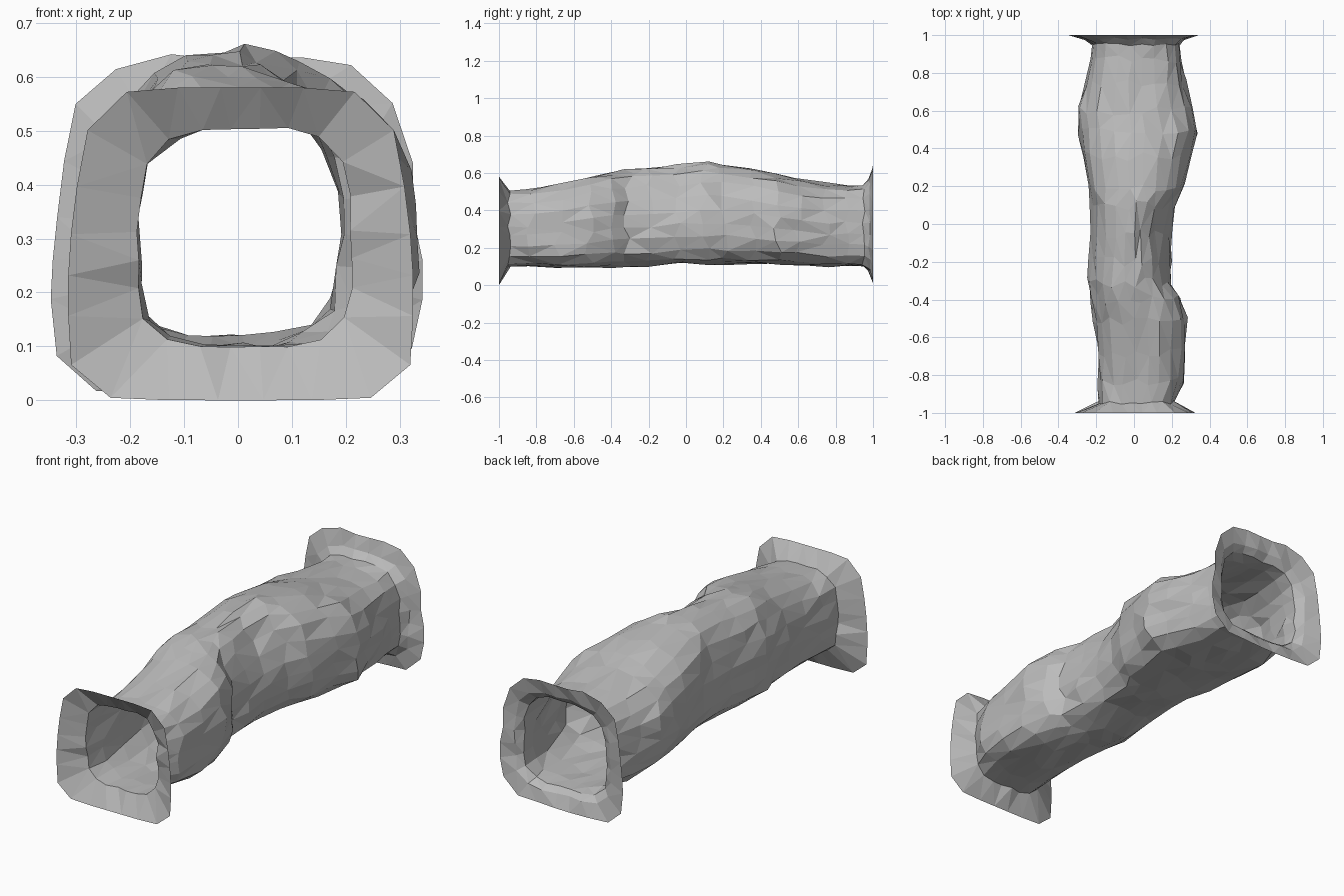
import bpy, bmesh, math, random

random.seed(4)
SIDES = 24

cube = bpy.data.objects.get("Cube")
if cube:
    bpy.data.objects.remove(cube, do_unlink=True)

# Rock colour
rock = bpy.data.materials.new("grey rock")
rock.use_nodes = True
colour = (0.5, 0.5, 0.5, 1)
rock.diffuse_color = colour
rock.node_tree.nodes["Principled BSDF"].inputs["Base Color"].default_value = colour

# Passage stations: y, left, right, bottom, top, boxiness
FRONT = (-.945, -.185, .21, .1, .505, 3.6)
BACK = (.95, -.22, .24, .1, .535, 3.4)
STATIONS = [
    FRONT,
    (-.83, -.185, .26, .1, .505, 3.2),
    (-.68, -.19, .275, .1, .54, 2.9),
    (-.52, -.21, .28, .1, .58, 2.7),
    (-.4, -.23, .24, .1, .605, 2.6),
    (-.31, -.24, .19, .1, .62, 2.5),
    (-.2, -.235, .2, .1, .63, 2.4),
    (-.05, -.225, .2, .115, .64, 2.3),
    (.1, -.23, .22, .115, .655, 2.3),
    (.2, -.24, .265, .115, .65, 2.4),
    (.36, -.275, .3, .115, .62, 2.5),
    (.49, -.29, .34, .115, .59, 2.5),
    (.6, -.295, .31, .11, .565, 2.6),
    (.75, -.26, .27, .1, .54, 2.8),
    (.87, -.225, .25, .11, .53, 3.2),
    BACK,
]
FRONT_RIM = (-1, -.315, .325, 0, .58, 6.5)
BACK_LIP = (.98, -.26, .27, .075, .565, 3.8)
BACK_RIM = (1, -.345, .335, .015, .635, 5)


def smooth_bump(distance, reach):
    return math.exp(-(distance / reach) ** 2)


def ring(bm, station, roughness=0.0, taper=0.0):
    """One rounded-square loop with a flatter floor than roof."""
    y, left, right, low, high, power = station
    cx, cz = (left + right) / 2, low + (high - low) * .46
    verts = []
    for i in range(SIDES):
        a = math.tau * (i + .5) / SIDES
        c, s = math.cos(a), math.sin(a)
        n = power if s > 0 else power + 1
        r = (abs(c) ** n + abs(s) ** n) ** (-1 / n)
        u, v = c * r, s * r
        x = cx + u * (right - left) / 2 * (1 - taper * max(v, 0))
        z = cz + v * ((high - cz) if v > 0 else (cz - low))
        # Hollow in the upper right flank of the passage
        if u > 0 and v > 0:
            x -= .09 * v * u * smooth_bump(y + .05, .2)
        x += random.uniform(-roughness, roughness)
        z += random.uniform(-roughness, roughness)
        dy = random.uniform(-roughness, roughness) * 3
        verts.append(bm.verts.new((x, y + dy, max(z, 0))))
    return verts


def bridge(bm, first, second):
    for i in range(SIDES):
        j = (i + 1) % SIDES
        bm.faces.new((first[i], first[j], second[j], second[i]))


# Cave passage with flared mouths, one continuous open shell
bm = bmesh.new()
loops = [ring(bm, FRONT_RIM, 0, .12)]
for station in STATIONS:
    at_end = station in (FRONT, BACK)
    loops.append(ring(bm, station, .003 if at_end else .009))
loops.append(ring(bm, BACK_LIP, .003))
loops.append(ring(bm, BACK_RIM, .008, .12))
for vert in loops[-1]:
    vert.co.y = 1
for first, second in zip(loops, loops[1:]):
    bridge(bm, first, second)
bmesh.ops.triangulate(bm, faces=bm.faces[:], quad_method='BEAUTY')
bmesh.ops.recalc_face_normals(bm, faces=bm.faces[:])

mesh = bpy.data.meshes.new("cave_passage")
bm.to_mesh(mesh)
bm.free()
mesh.materials.append(rock)
passage = bpy.data.objects.new("cave_passage", mesh)
bpy.context.collection.objects.link(passage)
